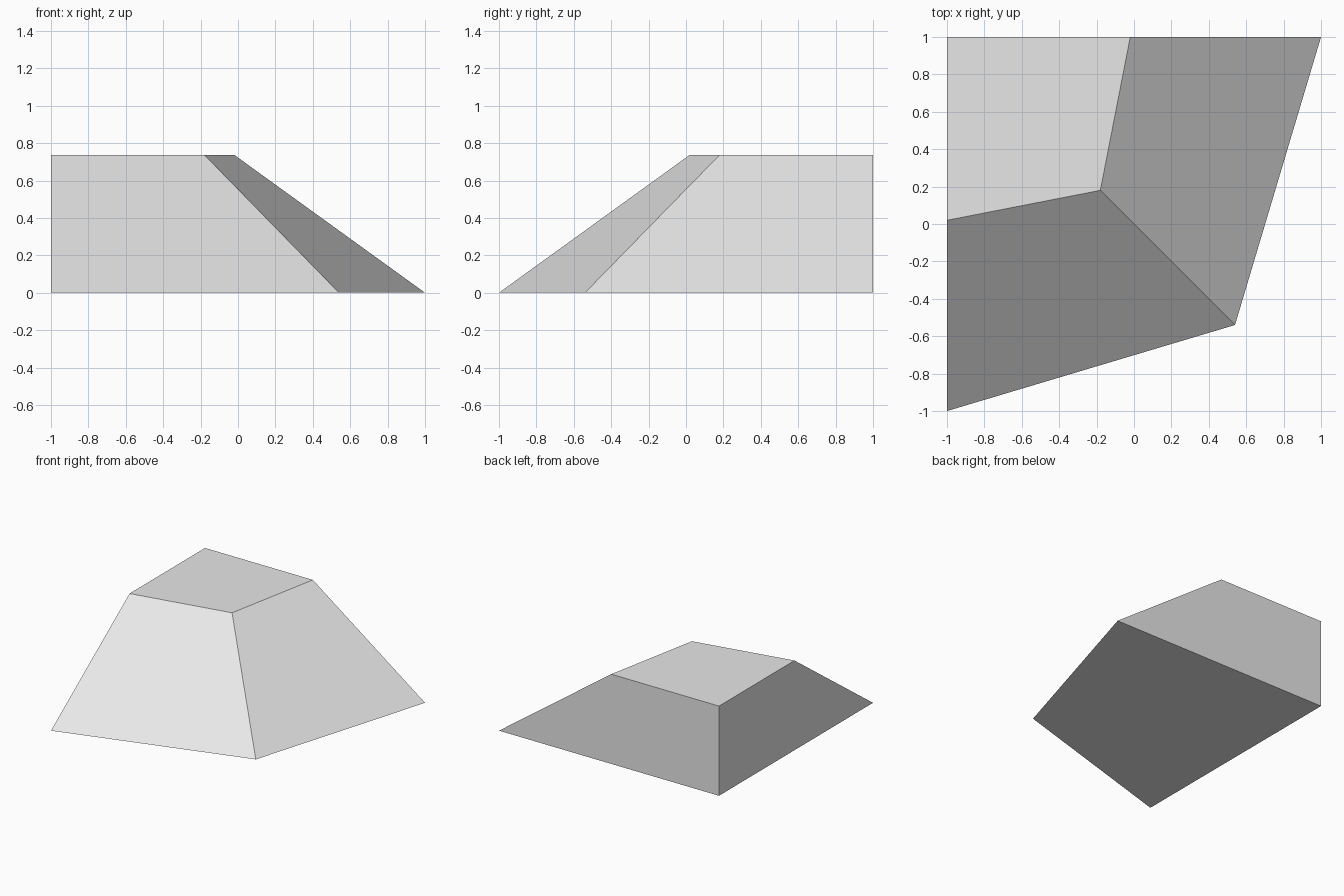
import bpy
import bmesh

cube = bpy.data.objects.get("Cube")
if cube:
    bpy.data.objects.remove(cube, do_unlink=True)

# Plain grey material
grey = bpy.data.materials.new("light_grey")
grey.use_nodes = True
colour = (0.8, 0.8, 0.8, 1.0)
grey.diffuse_color = colour
grey.node_tree.nodes["Principled BSDF"].inputs["Base Color"].default_value = colour


def corner_outline(mid, end, z):
    """Kite outline, mirrored about the diagonal from the square back corner."""
    return [(-1, 1, z), (-1, -end, z), (mid, -mid, z), (end, 1, z)]


# Tapered corner block: two upright walls, two sloping walls
bm = bmesh.new()
base = [bm.verts.new(p) for p in corner_outline(0.54, 1.0, 0)]
top = [bm.verts.new(p) for p in corner_outline(-0.18, -0.02, 0.737)]
bm.faces.new(base[::-1])
bm.faces.new(top)
for i in range(4):
    j = (i + 1) % 4
    bm.faces.new((base[i], base[j], top[j], top[i]))
bmesh.ops.recalc_face_normals(bm, faces=bm.faces)

mesh = bpy.data.meshes.new("corner_slope_block")
bm.to_mesh(mesh)
bm.free()
mesh.materials.append(grey)
block = bpy.data.objects.new("corner_slope_block", mesh)
bpy.context.collection.objects.link(block)
